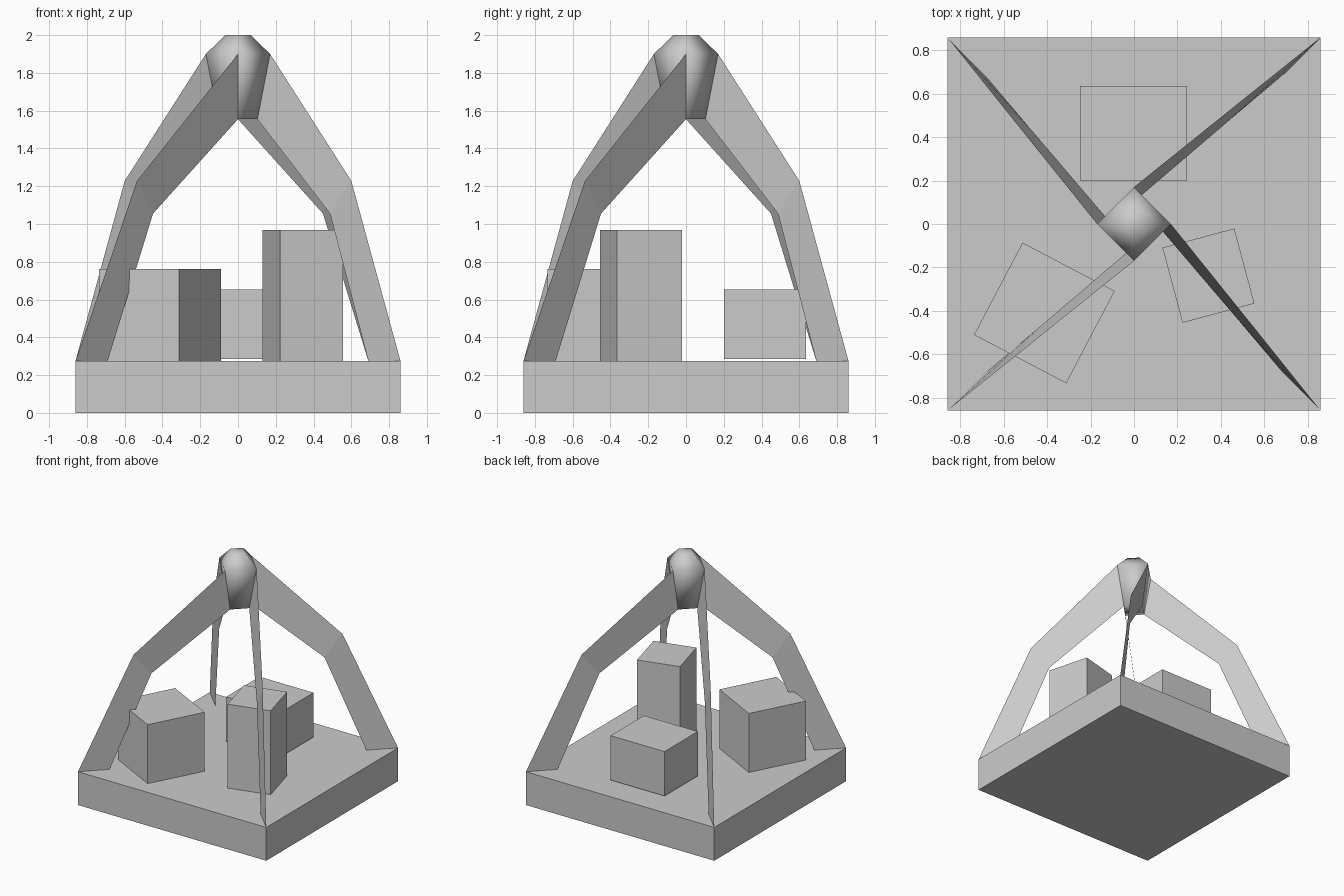
import bpy, bmesh
from math import radians, cos, sin, pi

if "Cube" in bpy.data.objects:
    bpy.data.objects.remove(bpy.data.objects["Cube"])


def make_object(name, verts, faces, smooth=False):
    mesh = bpy.data.meshes.new(name)
    mesh.from_pydata(verts, [], faces)
    mesh.polygons.foreach_set("use_smooth", [smooth] * len(faces))
    mesh.update()
    obj = bpy.data.objects.new(name, mesh)
    bpy.context.collection.objects.link(obj)
    return obj


def box(name, cx, cy, sx, sy, z0, z1, angle=0):
    bpy.ops.mesh.primitive_cube_add(size=1, location=(cx, cy, (z0 + z1) / 2),
                                    rotation=(0, 0, radians(angle)))
    obj = bpy.context.object
    obj.name = name
    obj.scale = (sx, sy, z1 - z0)
    return obj


# Square base slab
box("base", 0, 0, 1.72, 1.72, 0, 0.275)

# Three blocks standing on the base
box("back_block", -0.002, 0.418, 0.493, 0.435, 0.285, 0.652)
box("left_block", -0.413, -0.41, 0.48, 0.48, 0.275, 0.762, -27.7)
box("tall_block", 0.343, -0.238, 0.343, 0.358, 0.275, 0.968, 15)

# Four thin bent legs, each a quarter turn of the front left one
outer = [(-0.86, -0.86, 0.275), (-0.535, -0.60, 1.228), (0, -0.17, 1.9)]
inner = [(-0.69, -0.69, 0.275), (-0.45, -0.487, 1.055), (0, -0.103, 1.555)]
names = ["front_left_leg", "front_right_leg", "back_right_leg", "back_left_leg"]
for i, name in enumerate(names):
    c, s = round(cos(i * pi / 2)), round(sin(i * pi / 2))
    verts = [(c * x - s * y, s * x + c * y, z) for x, y, z in outer + inner]
    make_object(name, verts, [(0, 3, 4, 1), (1, 4, 5, 2)])

# Smooth four-sided hub joining the legs
rings = [(0.103, 1.555), (0.17, 1.9), (0.068, 2.0)]
verts = [(r * cos(k * pi / 2), r * sin(k * pi / 2), z) for r, z in rings for k in range(4)]
faces = [(4 * j + k, 4 * j + (k + 1) % 4, 4 * j + 4 + (k + 1) % 4, 4 * j + 4 + k)
         for j in range(2) for k in range(4)]
faces += [(3, 2, 1, 0), (8, 9, 10, 11)]
make_object("hub", verts, faces, smooth=True)
